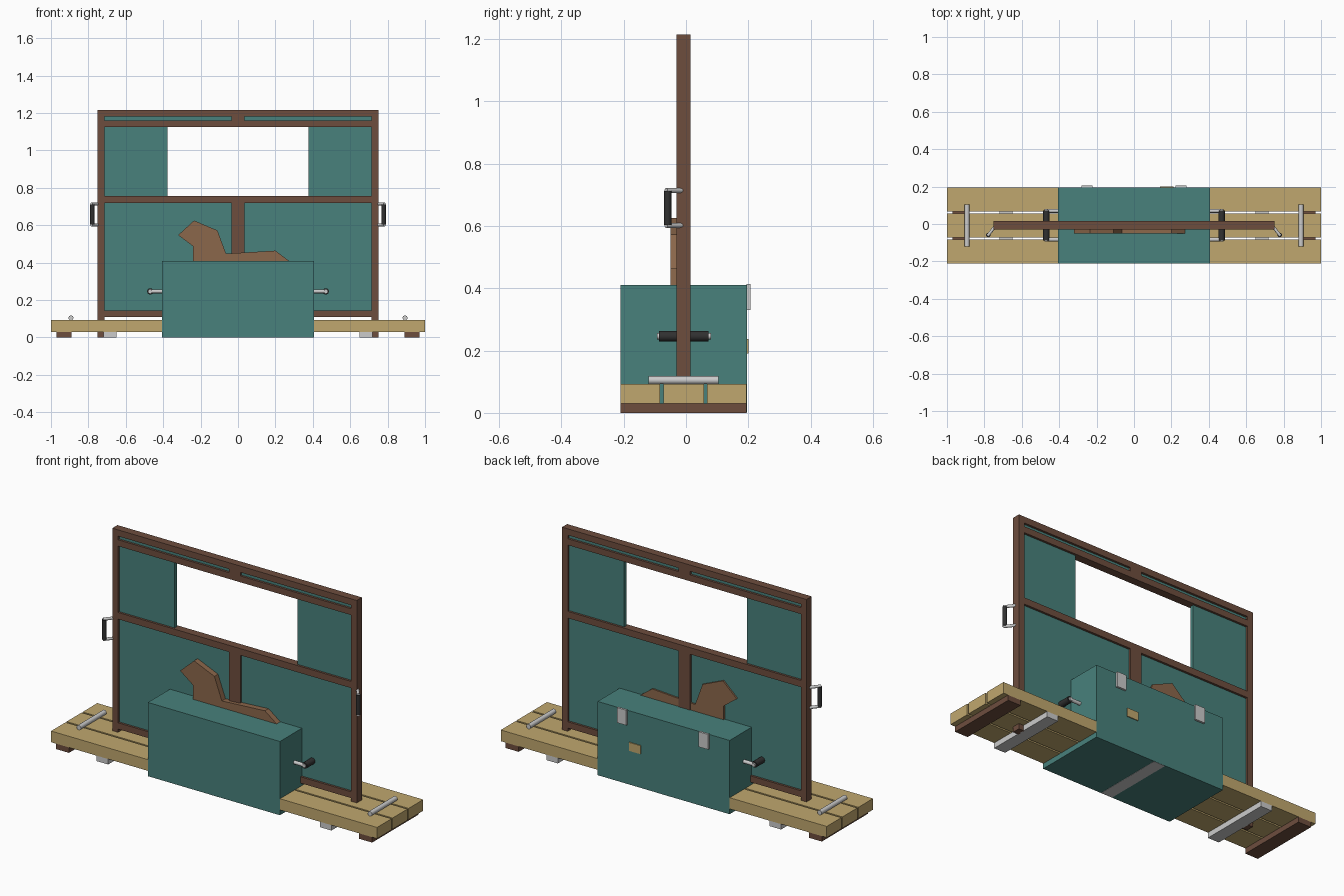
import bpy, bmesh
from mathutils import Vector

if "Cube" in bpy.data.objects:
    bpy.data.objects.remove(bpy.data.objects["Cube"])


def material(name, r, g, b):
    m = bpy.data.materials.new(name)
    m.diffuse_color = (r, g, b, 1)
    m.use_nodes = True
    m.node_tree.nodes["Principled BSDF"].inputs["Base Color"].default_value = m.diffuse_color
    return m


TEAL = material("teal_paint", 0.065, 0.22, 0.20)
BROWN = material("dark_wood", 0.155, 0.075, 0.048)
TAN = material("pale_wood", 0.53, 0.39, 0.156)
WOOD = material("mid_wood", 0.26, 0.136, 0.07)
BLACK = material("black_grip", 0.03, 0.03, 0.03)


def finish(name, bm, mat):
    bmesh.ops.recalc_face_normals(bm, faces=bm.faces)
    me = bpy.data.meshes.new(name)
    bm.to_mesh(me)
    bm.free()
    ob = bpy.data.objects.new(name, me)
    bpy.context.collection.objects.link(ob)
    if mat:
        me.materials.append(mat)
    return ob


def box(name, x, y, z, mat=None):
    bm = bmesh.new()
    bmesh.ops.create_cube(bm, size=1)
    for v in bm.verts:
        v.co = [a[0] + (c + 0.5) * (a[1] - a[0]) for a, c in zip((x, y, z), v.co)]
    return finish(name, bm, mat)


def rod(name, a, b, r, mat=None, sides=16):
    a, b = Vector(a), Vector(b)
    bm = bmesh.new()
    bmesh.ops.create_cone(bm, cap_ends=True, segments=sides, radius1=r, radius2=r,
                          depth=(b - a).length)
    q = Vector((0, 0, 1)).rotation_difference(b - a)
    for v in bm.verts:
        v.co = q @ v.co + (a + b) / 2
    for f in bm.faces:
        f.smooth = len(f.verts) == 4
    return finish(name, bm, mat)


def slab(name, pts, y0, y1, mat):
    # xz outline extruded along y
    bm = bmesh.new()
    f = bm.faces.new([bm.verts.new((x, y0, z)) for x, z in pts])
    r = bmesh.ops.extrude_face_region(bm, geom=[f])
    vs = [g for g in r["geom"] if isinstance(g, bmesh.types.BMVert)]
    bmesh.ops.translate(bm, vec=(0, y1 - y0, 0), verts=vs)
    return finish(name, bm, mat)


def span(s, a, b):
    return tuple(sorted((s * a, s * b)))


DEPTH = (-0.21, 0.195)
FRAME = (-0.03, 0.015)
PANEL = (-0.018, 0.003)

# deck planks
for i, y in enumerate([(-0.21, -0.083), (-0.073, 0.057), (0.067, 0.195)]):
    box(f"deck_plank_{i}", (-1, 1), y, (0.03, 0.092), TAN)

# central chest and the strap under it
box("chest", (-0.405, 0.405), (-0.211, 0.196), (0.001, 0.41), TEAL)
box("under_strap_middle", (-0.035, 0.035), DEPTH, (0, 0.03))

# chest latch plate
box("latch_plate", (0.14, 0.21), (0.195, 0.201), (0.19, 0.237), TAN)

# frame rails
for n, z in [("bottom", (0.11, 0.145)), ("middle", (0.72, 0.757)),
             ("upper", (1.125, 1.16)), ("top", (1.18, 1.215))]:
    box(f"frame_rail_{n}", (-0.717, 0.717), FRAME, z, BROWN)
box("frame_mullion_lower", (-0.035, 0.035), FRAME, (0.14, 0.725), BROWN)
box("frame_mullion_top", (-0.035, 0.035), FRAME, (1.155, 1.185), BROWN)

# saw-handle shaped wooden cutout passing through the panel
slab("wooden_cutout", [(-0.32, 0.547), (-0.235, 0.625), (-0.11, 0.572), (-0.064, 0.448),
                       (0.2, 0.464), (0.295, 0.393), (-0.24, 0.393), (-0.24, 0.487)],
     -0.05, 0.012, WOOD)

for s, side in ((-1, "left"), (1, "right")):
    # feet, straps and deck rods
    box(f"foot_{side}", span(s, 0.89, 0.97), DEPTH, (0, 0.03), BROWN)
    box(f"under_strap_{side}", span(s, 0.65, 0.72), DEPTH, (0, 0.03))
    rod(f"deck_rod_{side}", (s * 0.893, -0.12, 0.105), (s * 0.893, 0.105, 0.105), 0.013)

    # frame posts and infill panels
    box(f"frame_post_{side}", span(s, 0.715, 0.75), FRAME, (0, 1.215), BROWN)
    box(f"panel_lower_{side}", span(s, 0.03, 0.72), PANEL, (0.14, 0.73), TEAL)
    box(f"panel_window_{side}", span(s, 0.377, 0.72), PANEL, (0.75, 1.13), TEAL)
    box(f"panel_strip_{side}", span(s, 0.03, 0.72), PANEL, (1.155, 1.185), TEAL)

    # chest hinges
    box(f"hinge_{side}", span(s, 0.222, 0.28), (0.195, 0.207), (0.33, 0.414))

    # chest side handle
    hx, hz = 0.469, 0.246
    rod(f"chest_grip_{side}", (s * hx, -0.087, hz), (s * hx, 0.072, hz), 0.017, BLACK)
    rod(f"chest_handle_bar_{side}", (s * hx, -0.093, hz), (s * hx, 0.08, hz), 0.01)
    for y in (-0.083, 0.07):
        rod(f"chest_handle_arm_{side}", (s * 0.40, y, hz), (s * hx, y, hz), 0.01)

    # frame handle, angled outward to the front
    rod(f"frame_grip_{side}", (s * 0.779, -0.059, 0.603), (s * 0.779, -0.059, 0.712),
        0.012, BLACK)
    for z in (0.602, 0.714):
        rod(f"frame_handle_arm_{side}", (s * 0.742, -0.012, z), (s * 0.783, -0.064, z), 0.008)
